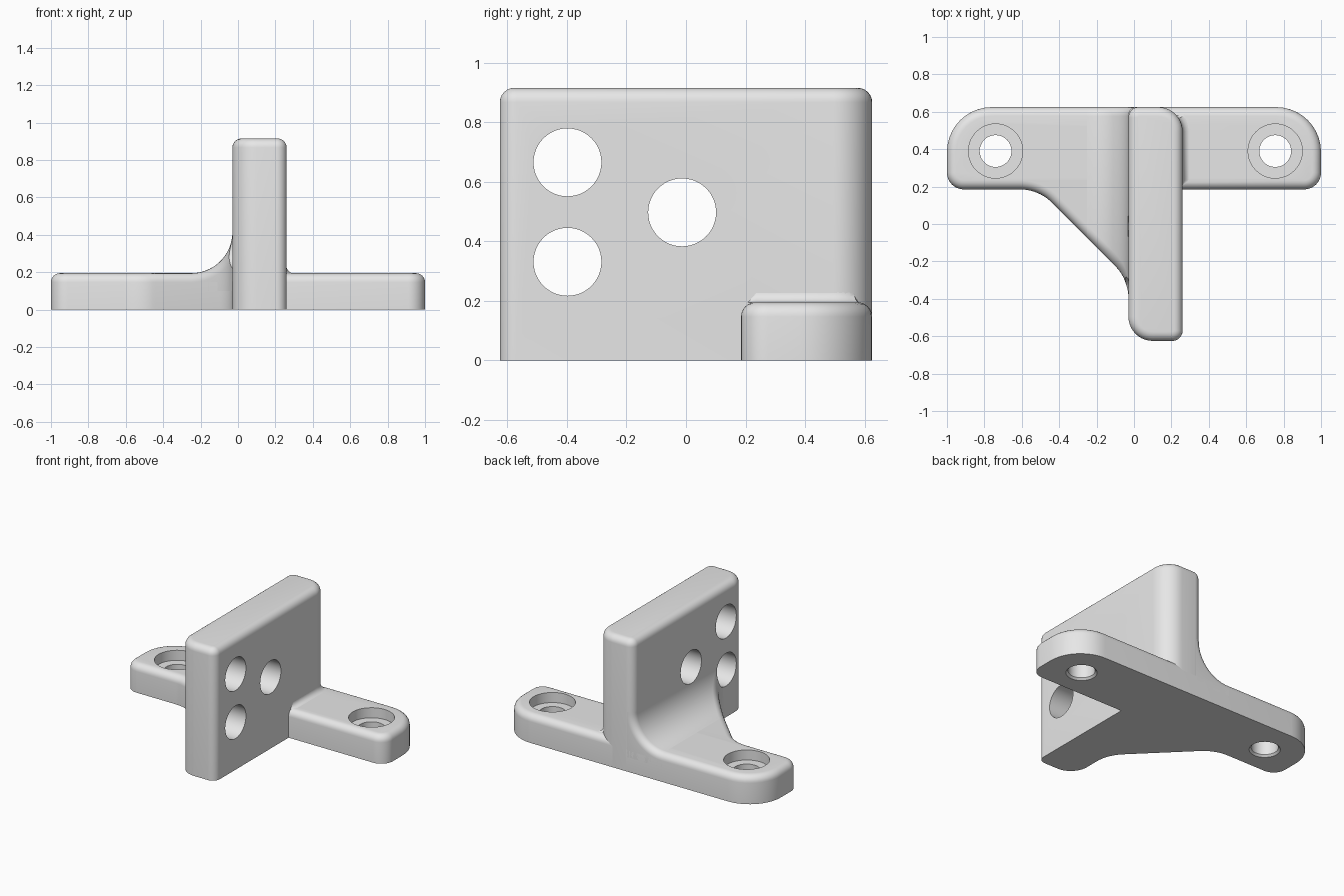
import bpy
import bmesh
from math import pi, sin, cos, tan, radians
from mathutils import Vector, Matrix

cube = bpy.data.objects.get("Cube")
if cube:
    bpy.data.objects.remove(cube, do_unlink=True)

gray = bpy.data.materials.new("plain_gray")
gray.use_nodes = True
COLOR = (0.8, 0.8, 0.8, 1)
gray.diffuse_color = COLOR
for node in gray.node_tree.nodes:
    if node.type == 'BSDF_PRINCIPLED':
        node.inputs["Base Color"].default_value = COLOR

BACK, FRONT = 0.625, 0.185      # rear wall and front of the wings
BASE_H, PLATE_H = 0.195, 0.915
SIDE_L, SIDE_R = -0.03, 0.26    # faces of the upright plate
EDGE = 0.048                    # rounding of the upper edges


def make_object(name, bm):
    bmesh.ops.recalc_face_normals(bm, faces=bm.faces)
    mesh = bpy.data.meshes.new(name)
    bm.to_mesh(mesh)
    bm.free()
    mesh.materials.append(gray)
    obj = bpy.data.objects.new(name, mesh)
    bpy.context.collection.objects.link(obj)
    return obj


def arc(before, corner, after, r, steps=10):
    """Points of a rounded corner between two straight sides."""
    c = Vector(corner)
    if r == 0:
        return [c]
    a, b = (Vector(before) - c).normalized(), (Vector(after) - c).normalized()
    ang = a.angle(b)
    centre = c + (a + b).normalized() * r / sin(ang / 2)
    t = r / tan(ang / 2)
    v, w, turn = c + a * t - centre, c + b * t - centre, pi - ang
    return [centre + (v * sin(turn * (1 - i / steps)) + w * sin(turn * i / steps)) / sin(turn)
            for i in range(steps + 1)]


def rounded(corners):
    pts = []
    for i, (x, y, r) in enumerate(corners):
        pts += arc(corners[i - 1][:2], (x, y), corners[(i + 1) % len(corners)][:2], r)
    return pts


def bridge(bm, rings):
    for low, high in zip(rings, rings[1:]):
        for i in range(len(low)):
            bm.faces.new((low[i - 1], low[i], high[i], high[i - 1]))
    bm.faces.new(rings[0])
    bm.faces.new(rings[-1])


def prism(name, outline, height):
    """Upright slab with its upper edges rounded."""
    bm = bmesh.new()
    rings = [[bm.verts.new((p.x, p.y, z)) for p in outline] for z in (0, height)]
    bridge(bm, rings)
    bmesh.ops.recalc_face_normals(bm, faces=bm.faces)
    rim = [e for e in bm.edges if all(v.co.z > height / 2 for v in e.verts)]
    bmesh.ops.bevel(bm, geom=rim, offset=EDGE, segments=6, profile=0.5,
                    affect='EDGES', clamp_overlap=False)
    return make_object(name, bm)


def lathe(bm, profile, matrix, sides=48):
    rings = [[bm.verts.new(matrix @ Vector((r * cos(2 * pi * i / sides),
                                            r * sin(2 * pi * i / sides), z)))
              for i in range(sides)] for r, z in profile]
    bridge(bm, rings)


def cut(target, cutter):
    mod = target.modifiers.new("holes", 'BOOLEAN')
    mod.operation, mod.solver, mod.object = 'DIFFERENCE', 'EXACT', cutter
    bpy.context.view_layer.objects.active = target
    bpy.ops.object.modifier_apply(modifier=mod.name)


# Base with two wings and the diagonal gusset
knee, toe = (-0.51, FRONT), (SIDE_L, -0.295)
base = prism("base", rounded([
    (1, FRONT, 0.09), (1, BACK, 0.24), (-1, BACK, 0.24), (-1, FRONT, 0.09),
    (*knee, 0.24), (*toe, 0.24), (SIDE_L, -0.48, 0), (0.1, -0.48, 0), (0.1, FRONT, 0)]), BASE_H)

# Upright plate
plate = prism("upright_plate", rounded([
    (SIDE_R, -BACK, 0.055), (SIDE_R, BACK, 0.13),
    (SIDE_L, BACK, 0.055), (SIDE_L, -BACK, 0.13)]), PLATE_H)

# Large concave web from the gusset up to the plate
diagonal = arc((-1, FRONT), knee, toe, 0.24) + arc(knee, toe, (SIDE_L, -1), 0.24)


def gusset_front(x):
    for p, q in zip(diagonal, diagonal[1:]):
        if p.x <= x <= q.x and q.x > p.x:
            return p.y + (q.y - p.y) * (x - p.x) / (q.x - p.x)
    return diagonal[-1].y


R, STEPS, ROUND = 0.22, 20, 6
cx, cz = SIDE_L - R, BASE_H + R
bm = bmesh.new()
rings = []
for s in range(STEPS + 1):
    th = pi / 2 * s / STEPS
    front, rear = [], []
    for k in range(ROUND + 1):
        phi = pi / 2 * k / ROUND
        reach = R + EDGE * (1 - cos(phi))
        x, z = cx + reach * sin(th), cz - reach * cos(th)
        inset = EDGE * (1 - sin(phi))
        front.insert(0, (x, gusset_front(x) + 1.4 * inset, z))
        rear.append((x, BACK - inset, z))
    loop = [(*front[0][:2], 0.1)] + front + rear + [(*rear[-1][:2], 0.1)]
    rings.append([bm.verts.new(p) for p in loop])
bridge(bm, rings)
web = make_object("curved_web", bm)

# Small fillet between the other wing and the plate
path = [(SIDE_R, FRONT + 0.02, 1, 0, 0), (SIDE_R, FRONT + 0.05, 1, 0, 0.04)]
for i in range(6):
    a = radians(8 * i)
    path.append((SIDE_R - 0.13 * (1 - cos(a)), BACK - 0.13 * (1 - sin(a)),
                 cos(a), sin(a), 0.04 if i < 5 else 0.005))
bm = bmesh.new()
rows = []
for x, y, nx, ny, f in path:
    row = []
    for k in range(7):
        a = pi / 2 * k / 6
        out = f * (1 - sin(a)) - 0.001
        row.append(bm.verts.new((x + nx * out, y + ny * out, BASE_H - 0.001 + f * (1 - cos(a)))))
    rows.append(row)
for p, q in zip(rows, rows[1:]):
    for k in range(6):
        bm.faces.new((p[k], q[k], q[k + 1], p[k + 1]))
fillet = make_object("wing_fillet", bm)

# Counterbored screw holes in the wings
bm = bmesh.new()
for x in (-0.74, 0.755):
    lathe(bm, [(0.098, -0.1), (0.098, 0), (0.085, 0.013), (0.085, 0.125),
               (0.145, 0.125), (0.145, 0.3)], Matrix.Translation((x, 0.39, 0)))
screw_cutter = make_object("screw_hole_cutter", bm)

# Three cross holes through the plate
bm = bmesh.new()
for y, z in ((-0.013, 0.497), (-0.398, 0.665), (-0.398, 0.331)):
    lathe(bm, [(0.114, -0.5), (0.114, 0.5)],
          Matrix.Translation((0, y, z)) @ Matrix.Rotation(pi / 2, 4, 'Y'))
cross_cutter = make_object("cross_hole_cutter", bm)

cut(base, screw_cutter)
cut(plate, cross_cutter)
cut(web, cross_cutter)
for cutter in (screw_cutter, cross_cutter):
    bpy.data.objects.remove(cutter, do_unlink=True)

# Smooth shading with crisp edges
bpy.ops.object.select_all(action='DESELECT')
for obj in (base, plate, web, fillet):
    obj.select_set(True)
bpy.context.view_layer.objects.active = base
bpy.ops.object.shade_smooth_by_angle(angle=radians(30))
